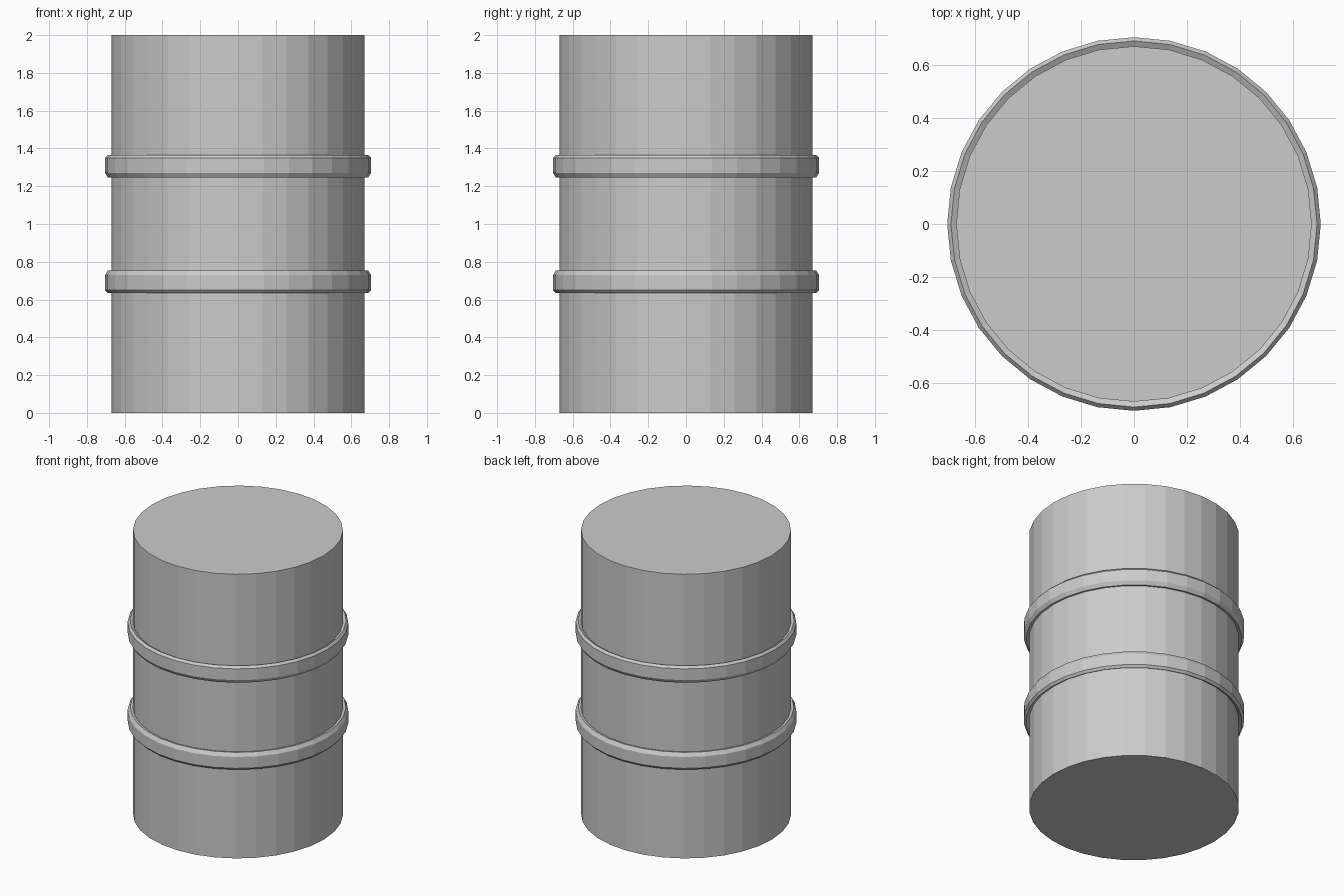
import bpy, bmesh
from math import cos, sin, tau

if "Cube" in bpy.data.objects:
    bpy.data.objects.remove(bpy.data.objects["Cube"])

SIDES = 32


def lathe(name, profile, closed):
    """Spin an (r, z) profile round z; closed makes a ring, open gets capped."""
    bm = bmesh.new()
    loops = []
    for r, z in profile:
        loops.append([bm.verts.new((r * cos(tau * i / SIDES), r * sin(tau * i / SIDES), z))
                      for i in range(SIDES)])
    pairs = list(zip(loops, loops[1:]))
    if closed:
        pairs.append((loops[-1], loops[0]))
    else:
        bm.faces.new(loops[0])
        bm.faces.new(loops[-1])
    for a, b in pairs:
        for i in range(SIDES):
            j = (i + 1) % SIDES
            bm.faces.new((a[i], a[j], b[j], b[i]))
    bmesh.ops.recalc_face_normals(bm, faces=bm.faces)
    mesh = bpy.data.meshes.new(name)
    bm.to_mesh(mesh)
    bm.free()
    obj = bpy.data.objects.new(name, mesh)
    bpy.context.collection.objects.link(obj)
    return obj


# Plain drum body
lathe("drum_body", [(0.67, 0), (0.67, 2)], closed=False)

# Bevelled hoops, the lower one mirrored about mid height
hoop = [(0.665, 1.25), (0.688, 1.245), (0.704, 1.27),
        (0.704, 1.35), (0.69, 1.366), (0.665, 1.352)]
lathe("upper_hoop", hoop, closed=True)
lathe("lower_hoop", [(r, 2 - z) for r, z in hoop], closed=True)
